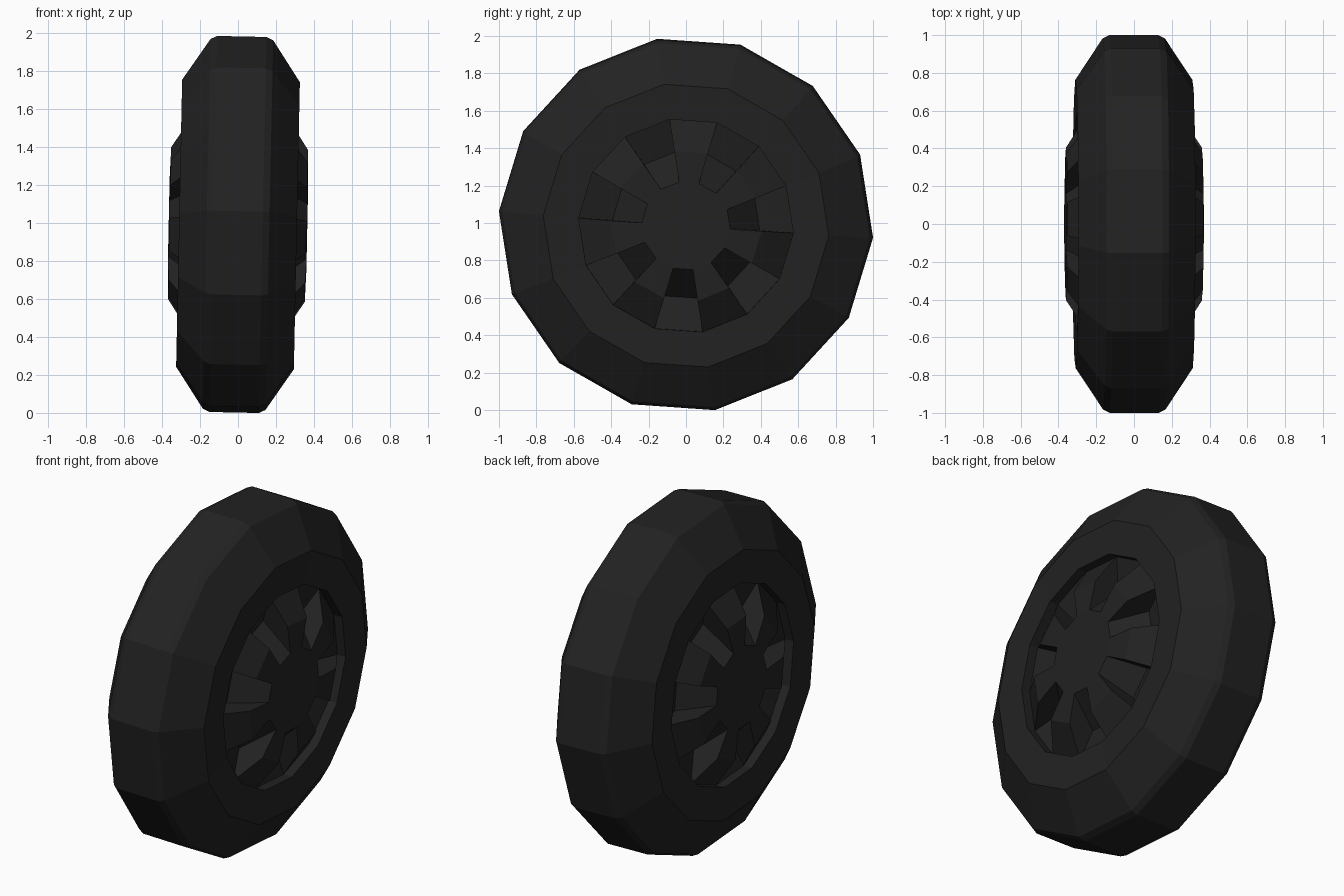
import bpy, bmesh, math
from mathutils import Matrix

if "Cube" in bpy.data.objects:
    bpy.data.objects.remove(bpy.data.objects["Cube"])

N = 14
PHASE = math.radians(-4)
# slight lean of the axle, wheel centre lifted to the ground
PLACE = Matrix.Translation((0, 0, 0.992)) @ Matrix.Rotation(math.radians(1.2), 4, 'Y')

rubber = bpy.data.materials.new("dark rubber")
rubber.diffuse_color = (0.016, 0.016, 0.016, 1)
rubber.use_nodes = True
rubber.node_tree.nodes["Principled BSDF"].inputs["Base Color"].default_value = rubber.diffuse_color


def ring(bm, x, r):
    return [bm.verts.new((x, r * math.cos(PHASE + i * math.tau / N),
                          r * math.sin(PHASE + i * math.tau / N))) for i in range(N)]


def quad(bm, a, b, i):
    j = (i + 1) % N
    return bm.faces.new((a[i], a[j], b[j], b[i]))


def finish(bm, name):
    bmesh.ops.recalc_face_normals(bm, faces=bm.faces)
    me = bpy.data.meshes.new(name)
    bm.to_mesh(me)
    bm.free()
    me.materials.append(rubber)
    ob = bpy.data.objects.new(name, me)
    bpy.context.collection.objects.link(ob)
    ob.matrix_world = PLACE
    return ob


# tyre and hub as one closed shell
bm = bmesh.new()
half = [(0.25, 0.575), (0.305, 0.575), (0.31, 0.765), (0.165, 0.985), (0.13, 1.002)]
profile = half + [(-x, r) for x, r in reversed(half)]
rings = [ring(bm, x, r) for x, r in profile]
for a, b in zip(rings, rings[1:]):
    for i in range(N):
        quad(bm, a, b, i)

# hub on each side: raised spokes alternating with sunken pockets
for s, rim in ((1, rings[0]), (-1, rings[-1])):
    cap = ring(bm, s * 0.365, 0.237)
    high = ring(bm, s * 0.36, 0.405)
    low = ring(bm, s * 0.20, 0.395)
    bm.faces.new(cap)
    for i in range(N):
        mid = low if i % 2 == 0 else high
        quad(bm, cap, mid, i)
        quad(bm, mid, rim, i)
        # pocket side wall
        bm.faces.new((cap[i], high[i], rim[i], low[i]))
finish(bm, "wheel")
